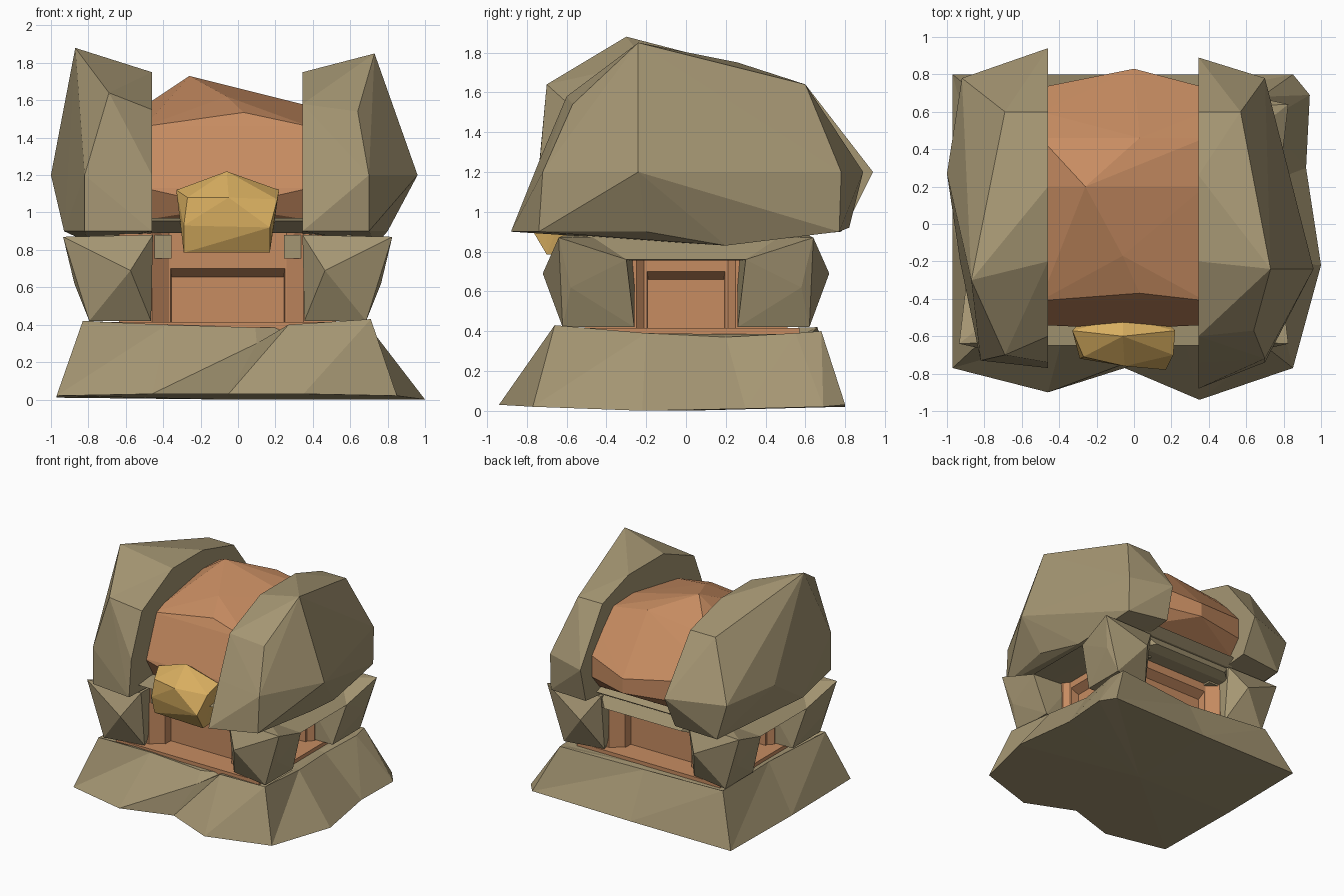
import bpy, bmesh
from mathutils import Vector

CX = -0.055  # centre line of the core, slightly off the origin


def material(name, rgb):
    m = bpy.data.materials.new(name)
    m.diffuse_color = (*rgb, 1)
    return m


ROCK = material("tan_rock", (0.376, 0.305, 0.171))
CLAY = material("orange_clay", (0.57, 0.262, 0.12))
GOLD = material("gold", (0.686, 0.423, 0.117))


def finish(bm, name, mat):
    bmesh.ops.recalc_face_normals(bm, faces=bm.faces)
    me = bpy.data.meshes.new(name)
    bm.to_mesh(me)
    bm.free()
    me.materials.append(mat)
    ob = bpy.data.objects.new(name, me)
    bpy.context.collection.objects.link(ob)
    return ob


def hull(name, pts, mat):
    """Faceted boulder wrapped around a few points."""
    bm = bmesh.new()
    vs = [bm.verts.new(p) for p in pts]
    r = bmesh.ops.convex_hull(bm, input=vs)
    junk = [v for v in r["geom_interior"] if isinstance(v, bmesh.types.BMVert)]
    bmesh.ops.delete(bm, geom=junk, context='VERTS')
    return finish(bm, name, mat)


def box(x0, x1, y0, y1, z0, z1):
    return [(x, y, z) for x in (x0, x1) for y in (y0, y1) for z in (z0, z1)]


# Rock base: jagged foot ring lofted to a rim, then to a flat inner ring
foot = [(-.97, -.77, .02), (-.46, -.90, .03), (-.05, -.77, .03), (.35, -.94, .03),
        (.85, -.77, .02), (1.0, -.22, 0), (.92, .30, .01), (.94, .69, .02),
        (.85, .80, .03), (-.05, .80, .02), (-.97, .80, .02), (-.97, 0, .01)]
rim = [(-.83, -.64, .42), (-.38, -.60, .40), (.10, -.69, .30), (.27, -.62, .40),
       (.71, -.66, .43), (.70, -.20, .39), (.66, .20, .37), (.70, .55, .39),
       (.68, .68, .40), (-.05, .62, .38), (-.80, .66, .42), (-.76, 0, .40)]
inner = [(x * .93, y * .9, .385) for x, y, z in rim]
bm = bmesh.new()
rings = [[bm.verts.new(p) for p in ring] for ring in (foot, rim, inner)]
top = bm.verts.new((CX, 0, .38))
low = bm.verts.new((CX, 0, 0))
for i in range(len(foot)):
    j = (i + 1) % len(foot)
    for a, b in zip(rings, rings[1:]):
        bm.faces.new((a[i], a[j], b[j]))
        bm.faces.new((a[i], b[j], b[i]))
    bm.faces.new((rings[2][i], rings[2][j], top))
    bm.faces.new((rings[0][j], rings[0][i], low))
finish(bm, "rock_base", ROCK)

# Clay floor plate and core: on each side flared jambs and a recessed window
hull("floor_plate", box(CX - .655, CX + .655, -.58, .57, .33, .415), CLAY)
bm = bmesh.new()
bmesh.ops.create_cube(bm, size=1)
for v in bm.verts:
    v.co = Vector((CX + v.co.x * 1.16, v.co.y * 1.02, .62 + v.co.z * .60))
for f in [f for f in bm.faces if abs(f.normal.z) < .5]:
    n = f.normal.copy()
    t = Vector((-n.y, n.x, 0))
    mid = f.calc_center_median()
    if abs(n.y) > .5:
        steps = ((.405, .91, 0), (.315, .90, .07), (.305, .70, .071), (.30, .655, .14))
    else:
        steps = ((.25, .91, 0), (.21, .90, .04), (.195, .70, .041), (.19, .66, .11))
    for k, (half, z1, depth) in enumerate(steps):
        bmesh.ops.inset_individual(bm, faces=[f], thickness=.005)
        zm = f.calc_center_median().z
        for v in f.verts:
            s = 1 if (v.co - mid).dot(t) > 0 else -1
            z = z1 if v.co.z > zm else .34 + .01 * k
            p = mid + t * half * s - n * depth
            v.co = (p.x, p.y, z)
finish(bm, "window_core", CLAY)

# Four corner boulders, mirrored about the core
corner = [(.41, -.56, .42), (.74, -.62, .42), (.74, -.26, .42), (.50, -.26, .42),
          (.52, -.72, .69), (.82, -.58, .62), (.40, -.62, .88), (.40, -.26, .88),
          (.88, -.64, .87), (.84, -.30, .76)]
for sx in (-1, 1):
    for sy in (-1, 1):
        hull("corner_boulder", [(CX + sx * x, y * -sy, z) for x, y, z in corner], ROCK)

# Lintels over the side and back windows, and the ledge under the dome
for s in (-1, 1):
    hull("side_lintel", [(CX + s * x, y, z) for x, y, z in
         box(.3, .66, -.5, .5, .755, .88) + [(.84, -.32, .76), (.84, .32, .76)]], ROCK)
hull("back_lintel", box(-.5, .4, .4, .56, .77, .92) + [(-.4, .64, .80), (.3, .64, .80)], ROCK)
hull("ledge", box(-.5, .4, -.50, .60, .89, .97)
     + [(-.5, -.65, .955), (.4, -.65, .955), (-.5, .68, .94), (.4, .68, .94)], ROCK)

# Clay dome between the two shells, with an overhanging lip at the back
dome = [(-.06, -.56, 1.03), (.03, -.37, 1.535), (-.06, -.17, 1.62), (-.26, .20, 1.73),
        (.03, .46, 1.62), (0, .83, 1.20), (0, .83, 1.08)]
for x in (-.5, .38):
    dome += [(x, y, z) for y, z in ((-.44, .96), (-.54, 1.13), (-.41, 1.46), (.20, 1.57),
                                    (.46, 1.56), (.60, 1.42), (.73, 1.27), (.73, 1.09), (.62, .96))]
hull("dome", dome, CLAY)

# Two large rock shells with flat inner faces
left = [(-.46, y, z) for y, z in ((-.77, .90), (-.74, 1.2), (-.60, 1.55), (-.20, 1.75),
                                  (.20, 1.75), (.60, 1.64), (.94, 1.2), (.80, .92), (.2, .86))]
left += [(-.69, -.70, 1.64), (-.87, -.30, 1.88), (-.69, .60, 1.64), (-.82, -.73, 1.2),
         (-.82, -.73, .90), (-.93, -.20, .90), (-1.0, .27, 1.2), (-.90, .3, 1.37),
         (-.92, .78, 1.2), (-.83, .78, .90), (-.80, .2, .84)]
hull("left_shell", left, ROCK)
right = [(.345, y, z) for y, z in ((-.88, .90), (-.74, 1.25), (-.60, 1.58), (-.20, 1.75),
                                   (.26, 1.75), (.60, 1.64), (.89, 1.2), (.82, .92), (.2, .86))]
right += [(.73, -.24, 1.85), (.57, .27, 1.68), (.64, -.57, 1.54), (.96, -.24, 1.2),
          (.70, -.72, 1.2), (.70, -.74, .90), (.80, -.2, .90), (.57, .60, 1.64),
          (.70, .78, 1.2), (.70, .77, .90), (.74, .2, .83)]
hull("right_shell", right, ROCK)

# Gold nugget at the front
hull("nugget", [(-.29, -.68, .785), (.17, -.70, .785), (-.29, -.72, .93), (.17, -.78, .92),
                (-.33, -.57, 1.12), (.22, -.57, 1.12), (-.27, -.71, 1.08), (.21, -.70, 1.07),
                (-.05, -.76, 1.08), (-.06, -.60, 1.22), (-.06, -.50, 1.15),
                (-.28, -.56, .785), (.16, -.56, .785), (-.25, -.48, .95), (.14, -.48, .95)], GOLD)
